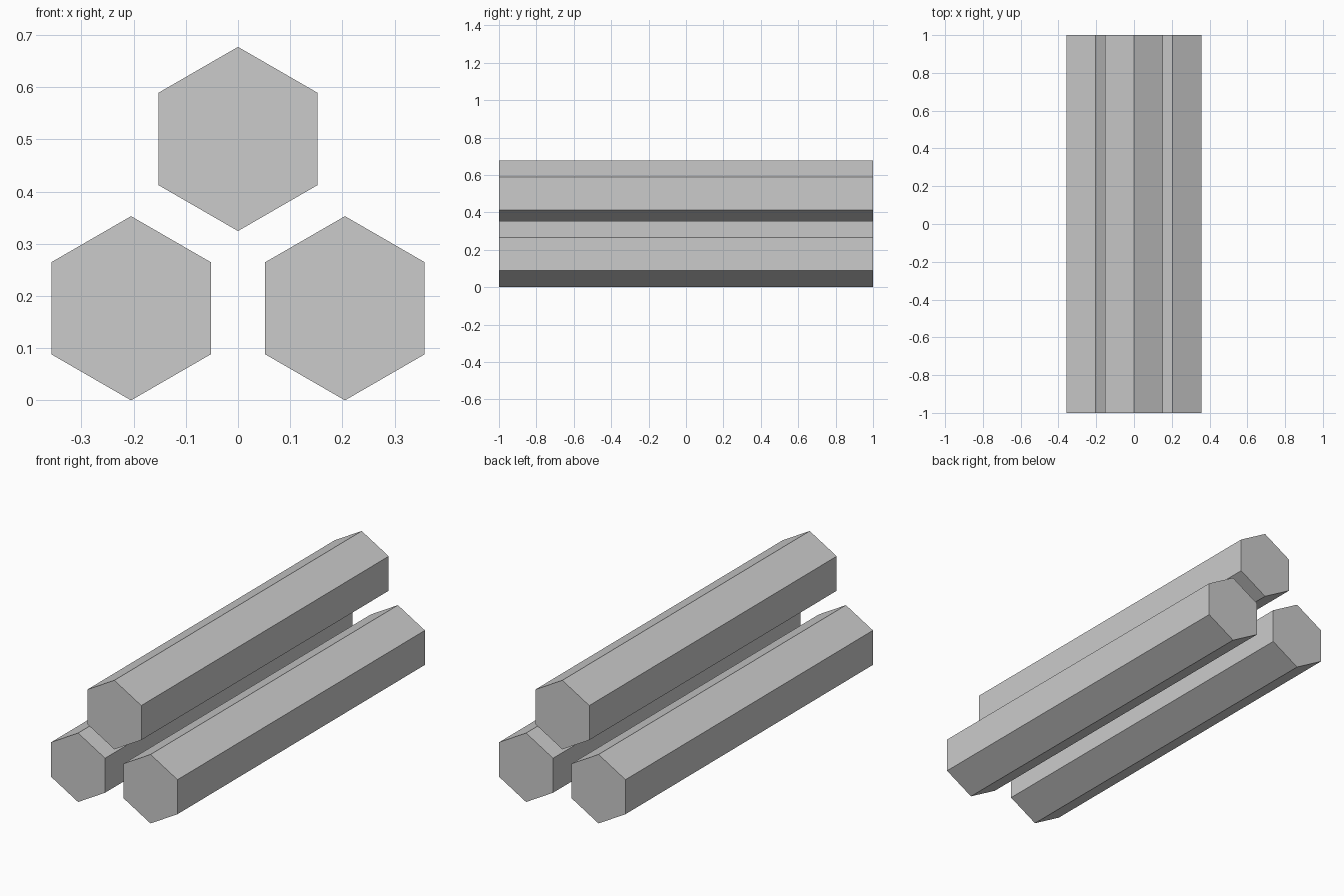
import bpy
import math

cube = bpy.data.objects.get("Cube")
if cube:
    bpy.data.objects.remove(cube, do_unlink=True)

RADIUS = 0.1765
LENGTH = 2.0

# Single plain grey for every bar
GREY = (0.6, 0.6, 0.6, 1.0)
grey = bpy.data.materials.new("plain grey")
grey.use_nodes = True
grey.diffuse_color = GREY
grey.node_tree.nodes["Principled BSDF"].inputs["Base Color"].default_value = GREY


def hex_bar(name, x, z):
    """Hexagonal bar lying along y with a corner pointing up."""
    bpy.ops.mesh.primitive_cylinder_add(
        vertices=6, radius=RADIUS, depth=LENGTH,
        location=(x, 0, z), rotation=(math.pi / 2, 0, 0))
    bar = bpy.context.object
    bar.name = name
    bar.data.materials.append(grey)
    bpy.ops.object.transform_apply(location=False, rotation=True, scale=False)
    bpy.ops.object.shade_flat()
    return bar


# Two bars on the ground and one stacked above the gap
hex_bar("left_bar", 0.205, RADIUS)
hex_bar("right_bar", -0.205, RADIUS)
hex_bar("top_bar", 0, 0.501)
